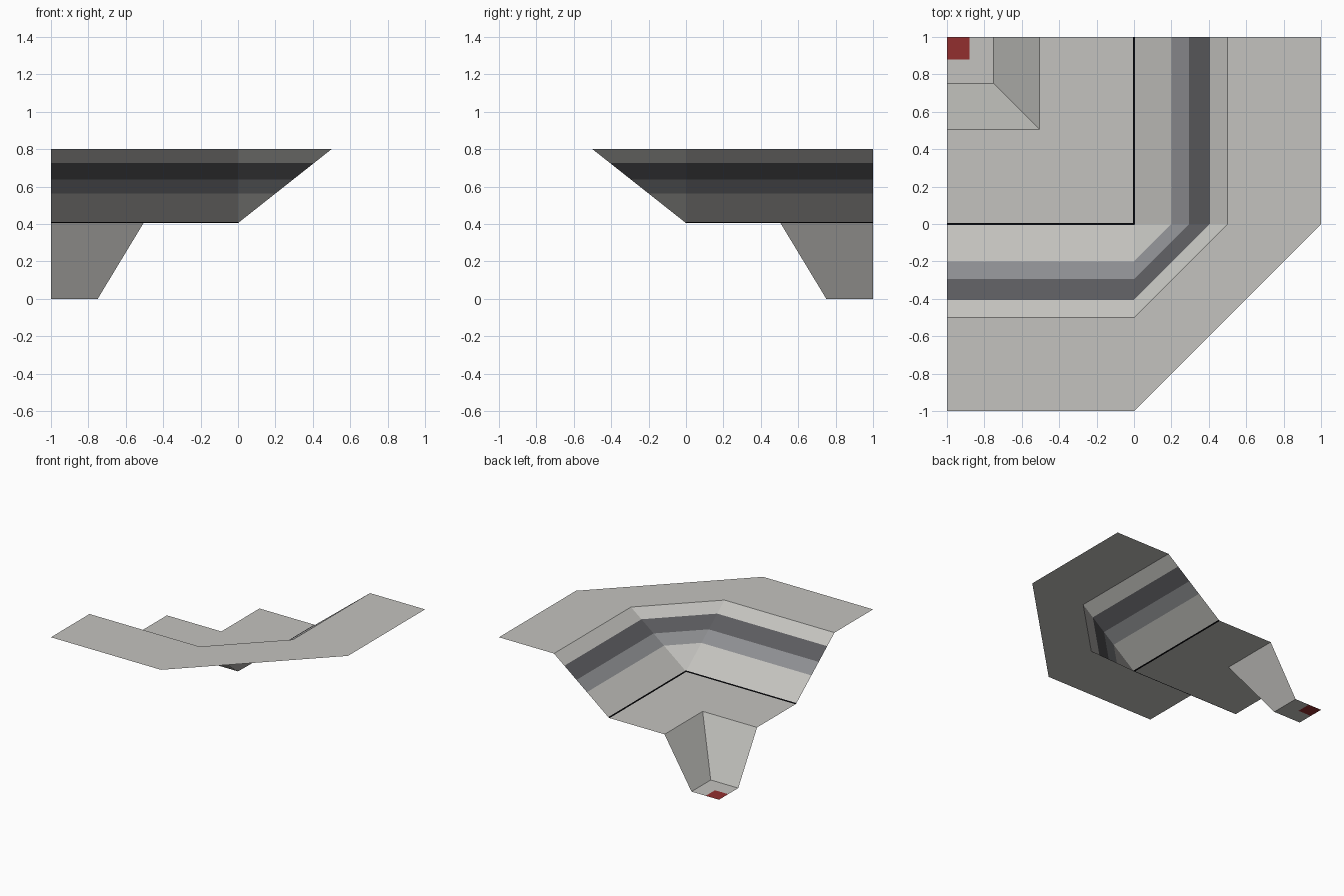
import bpy

if "Cube" in bpy.data.objects:
    bpy.data.objects.remove(bpy.data.objects["Cube"])

def material(name, rgb):
    m = bpy.data.materials.new(name)
    m.diffuse_color = (*rgb, 1)
    m.use_nodes = True
    m.node_tree.nodes["Principled BSDF"].inputs["Base Color"].default_value = m.diffuse_color
    return m

CONCRETE = material("concrete grey", (0.55, 0.545, 0.52))
MID = material("mid grey", (0.27, 0.275, 0.288))
DARK = material("dark grey", (0.107, 0.107, 0.115))
BLACK = material("black line", (0.003, 0.003, 0.004))
RED = material("red", (0.29, 0.028, 0.028))

FLOOR, TOP = 0.405, 0.80

def wall_z(a):
    return FLOOR + (TOP - FLOOR) * a / 0.5

def ring(a, z):
    # L-shaped contour around the back-left corner; chamfered once it passes a = 0
    c = min(a, 0)
    return [(-1, -a, z), (c, -a, z), (a, -c, z), (a, 1, z)]

def sheet(name, mat, levels):
    # Bridge successive contours into an open, upward-facing sheet
    verts, faces, index = [], [], {}

    def vid(p):
        if p not in index:
            index[p] = len(verts)
            verts.append(p)
        return index[p]

    rings = [ring(a, z) for a, z in levels]
    for inner, outer in zip(rings, rings[1:]):
        for i in range(3):
            quad = [vid(p) for p in (inner[i], outer[i], outer[i + 1], inner[i + 1])]
            face = list(dict.fromkeys(quad))
            if len(face) > 2:
                faces.append(face)
    mesh = bpy.data.meshes.new(name)
    mesh.from_pydata(verts, [], faces)
    mesh.materials.append(mat)
    obj = bpy.data.objects.new(name, mesh)
    bpy.context.collection.objects.link(obj)

# Sunken pit with red centre mark
sheet("pit_centre_mark", RED, [(-1, 0), (-0.88, 0)])
sheet("pit", CONCRETE, [(-0.88, 0), (-0.75, 0), (-0.505, FLOOR)])

# Main floor and the black line folded over its edge
sheet("floor", CONCRETE, [(-0.505, FLOOR), (-0.006, FLOOR)])
sheet("edge_line", BLACK, [(-0.006, FLOOR), (0, FLOOR), (0.006, wall_z(0.006))])

# Sloping wall in horizontal bands
bands = [("wall_lower", CONCRETE, 0.006, 0.2), ("wall_mid_band", MID, 0.2, 0.295),
         ("wall_dark_band", DARK, 0.295, 0.405), ("wall_upper", CONCRETE, 0.405, 0.5)]
for name, mat, a0, a1 in bands:
    sheet(name, mat, [(a0, wall_z(a0)), (a1, wall_z(a1))])

# Flat outer rim
sheet("rim", CONCRETE, [(0.5, TOP), (1, TOP)])
